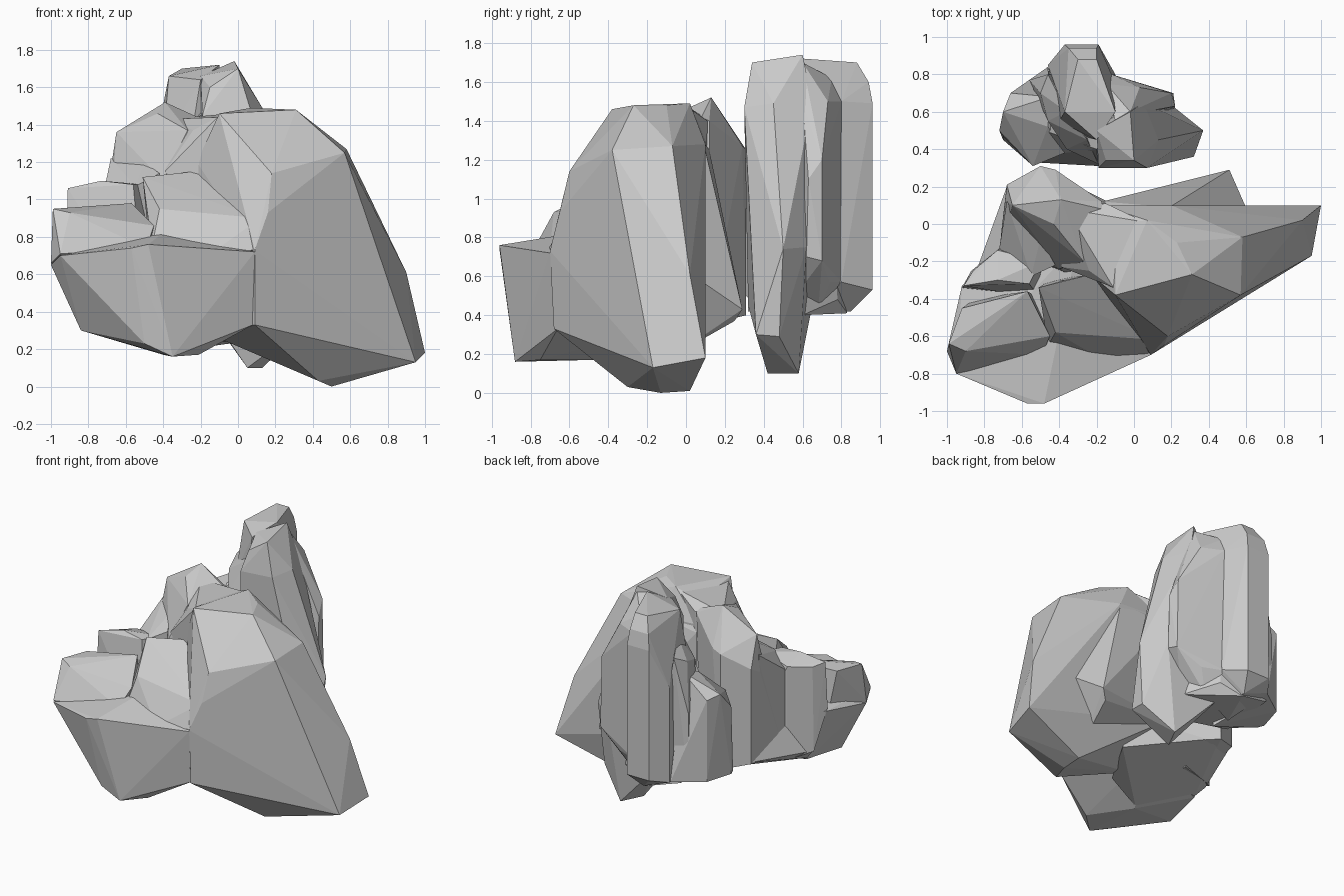
import bpy, bmesh


def stone(name, pts):
    """One faceted stone: the convex hull of its corner points."""
    bm = bmesh.new()
    for p in pts:
        bm.verts.new(p)
    res = bmesh.ops.convex_hull(bm, input=bm.verts)
    junk = {v for v in res["geom_interior"] + res["geom_unused"]
            if isinstance(v, bmesh.types.BMVert)}
    bmesh.ops.delete(bm, geom=list(junk), context='VERTS')
    bmesh.ops.recalc_face_normals(bm, faces=bm.faces)
    me = bpy.data.meshes.new(name)
    bm.to_mesh(me)
    bm.free()
    ob = bpy.data.objects.new(name, me)
    bpy.context.collection.objects.link(ob)
    return ob


def fuse(name, stones):
    """Weld overlapping stones into one rock without inner walls."""
    base = stones[0]
    base.name = name
    bpy.context.view_layer.objects.active = base
    for s in stones[1:]:
        mod = base.modifiers.new("weld", 'BOOLEAN')
        mod.operation, mod.solver, mod.object = 'UNION', 'EXACT', s
        bpy.ops.object.modifier_apply(modifier=mod.name)
        bpy.data.objects.remove(s)
    return base


# Front rock: big leaning crag on the right
crag = stone("crag", [
    (.31, -.27, 1.48), (.23, -.1, 1.48), (.07, .02, 1.49), (.2, .1, 1.28),
    (.57, -.38, 1.25), (.58, -.07, 1.27), (.9, .02, .61), (.95, -.17, .13),
    (1, .1, .18), (.59, .09, .6), (.5, -.13, 0), (.5, .02, .01),
    (.43, -.3, .03), (.09, -.68, .33), (.09, -.7, .73), (.16, -.65, .93),
    (.18, -.6, 1.14), (-.1, -.38, 1.46), (-.22, -.28, 1.2), (-.1, 0, 1.42),
    (-.17, .1, 1.3), (-.17, .1, .5), (-.2, -.3, .3)])

# Low spur behind the crag
spur = stone("spur", [
    (.51, .29, .43), (.46, .25, .37), (.6, .085, .57), (.19, .09, 1.29),
    (.05, 0, 1.45), (-.17, .12, 1.25), (-.17, .12, .5), (.4, -.05, .2)])

# Saddle joining the crag to the tower
saddle = stone("saddle", [
    (-.24, -.25, 1.37), (-.11, -.34, 1.44), (.06, .01, 1.47), (-.15, .11, 1.4),
    (-.36, .08, 1.43), (-.39, -.23, 1.15), (-.21, -.28, 1.18), (-.38, -.2, .5),
    (-.1, -.3, .5), (-.15, .1, .4), (-.4, .1, .5)])

# Wide shelf at the front left
shelf = stone("shelf", [
    (-.95, -.8, .7), (-.57, -.96, .74), (-.48, -.96, .76), (-.17, -.77, .71),
    (.09, -.7, .72), (-1, -.68, .65), (-.92, -.33, .7), (-.73, -.14, .7),
    (-.3, -.1, .9), (-.84, -.62, .3), (-.5, -.88, .23), (-.35, -.88, .16),
    (-.21, -.75, .17), (.08, -.66, .33), (-.78, -.3, .32), (-.4, -.47, .17),
    (-.2, -.1, .35)])

# Blocks sitting on the shelf
left_block = stone("left_block", [
    (-1, -.68, .66), (-.95, -.8, .71), (-.99, -.64, .95), (-.92, -.45, .95),
    (-.9, -.68, .93), (-.57, -.36, .98), (-.55, -.42, .93), (-.45, -.6, .86),
    (-.49, -.7, .74), (-.85, -.4, .5), (-.5, -.4, .4)])
side_block = stone("side_block", [
    (-.92, -.34, .72), (-.91, -.33, 1.06), (-.73, -.3, 1.1), (-.56, -.32, 1.08),
    (-.5, -.2, 1.08), (-.73, -.14, 1.05), (-.86, -.25, 1.04), (-.87, -.25, .42),
    (-.73, -.14, .36), (-.45, 0, .3), (-.5, -.4, .4)])
centre_block = stone("centre_block", [
    (-.51, -.34, 1.12), (-.37, -.3, 1.13), (-.23, -.27, 1.15), (-.2, -.42, 1.0),
    (-.2, -.55, .95), (-.42, -.58, .95), (-.46, -.65, .75), (-.16, -.73, .7),
    (.08, -.69, .73), (.12, -.62, .9), (-.45, -.3, .5), (0, -.3, .5)])

# Tower at the back left, with a step down to the shelf blocks
tower = stone("tower", [
    (-.65, .1, 1.36), (-.43, 0, 1.46), (-.39, .13, 1.52), (-.27, -.2, 1.37),
    (-.17, .08, 1.42), (-.17, .12, 1.4), (-.5, .31, 1.25), (-.42, .29, 1.27),
    (-.68, .21, 1.15), (-.69, .12, 1.1), (-.55, -.08, 1.1), (-.4, -.24, 1.1),
    (-.68, .21, .45), (-.5, .31, .4), (-.2, .12, .35), (-.72, -.13, .4),
    (-.3, -.3, .3)])
step = stone("step", [
    (-.68, .12, 1.22), (-.72, -.13, 1.03), (-.55, -.28, 1.07), (-.42, -.22, 1.14),
    (-.5, -.08, 1.2), (-.68, .15, .5), (-.72, -.13, .45), (-.45, -.2, .5)])

# Common root under the left blocks
root = stone("root", [
    (-.68, .2, .46), (-.5, .3, .41), (-.17, .11, .38), (-.72, -.12, .38),
    (-.85, -.27, .41), (-.78, -.3, .33), (-.4, -.46, .18), (-.1, -.35, .24),
    (.1, 0, .25), (-.6, 0, .8), (-.3, -.2, .9), (-.1, 0, .8)])
fuse("front_rock", [crag, spur, saddle, shelf, left_block, side_block,
                    centre_block, tower, step, root])

# Rear rock: tall main pillars
front_pillar = stone("front_pillar", [
    (-.02, .6, 1.74), (0, .34, 1.7), (-.15, .34, 1.6), (-.2, .5, 1.66),
    (-.19, .3, 1.45), (.07, .3, 1.47), (.13, .45, 1.49), (.05, .65, 1.5),
    (.37, .5, .74), (.32, .36, .3), (.33, .48, .29), (.22, .62, .75),
    (.05, .42, .1), (.13, .58, .1), (-.19, .32, .45), (-.2, .65, .45)])
back_pillar = stone("back_pillar", [
    (-.37, .6, 1.66), (-.3, .88, 1.7), (-.2, .88, 1.7), (-.1, .6, 1.72),
    (-.2, .45, 1.64), (-.35, .94, 1.6), (-.2, .94, 1.6), (-.37, .96, 1.49),
    (-.19, .96, 1.49), (-.12, .8, 1.5), (-.4, .55, 1.3), (-.46, .85, 1.2),
    (-.37, .96, .53), (-.19, .96, .53), (-.1, .8, .57), (-.46, .85, .5),
    (-.25, .85, .42), (-.2, .6, .42), (-.4, .5, .42)])
right_pillar = stone("right_pillar", [
    (.03, .73, 1.5), (-.02, .6, 1.7), (.06, .6, 1.5), (.2, .7, 1.2),
    (.22, .63, 1.1), (.21, .7, .68), (.22, .62, .7), (.03, .74, .57),
    (-.12, .8, .57), (-.12, .8, 1.5), (-.15, .75, 1.62), (-.1, .55, 1.7),
    (-.05, .68, .42), (0, .5, .42)])

# Solid heart between the pillars
core = stone("core", [
    (-.48, .5, 1.15), (-.46, .75, 1.15), (-.19, .31, 1.2), (-.37, .38, 1.1),
    (-.2, .4, 1.45), (-.05, .5, 1.55), (-.2, .7, 1.5), (-.5, .78, .48),
    (-.54, .33, .48), (-.19, .32, .42), (.08, .6, .4), (-.1, .78, .48),
    (-.25, .83, .41)])

# Lower boulders on the left of the rear rock
left_boulder = stone("left_boulder", [
    (-.72, .5, 1.0), (-.7, .6, 1.12), (-.66, .7, 1.1), (-.45, .68, 1.25),
    (-.46, .52, 1.2), (-.7, .47, .95), (-.54, .31, 1.0), (-.37, .38, 1.1),
    (-.72, .5, .5), (-.66, .7, .5), (-.46, .84, .5), (-.54, .31, .5),
    (-.37, .38, .42), (-.7, .45, .5)])
middle_boulder = stone("middle_boulder", [
    (-.5, .7, 1.35), (-.46, .8, 1.4), (-.36, .6, 1.45), (-.46, .55, 1.3),
    (-.25, .45, 1.45), (-.36, .4, 1.2), (-.19, .32, 1.3), (-.56, .77, 1.0),
    (-.56, .77, .5), (-.36, .4, .5), (-.19, .34, .5), (-.3, .8, .5)])
fuse("rear_rock", [front_pillar, back_pillar, right_pillar, core,
                   left_boulder, middle_boulder])
